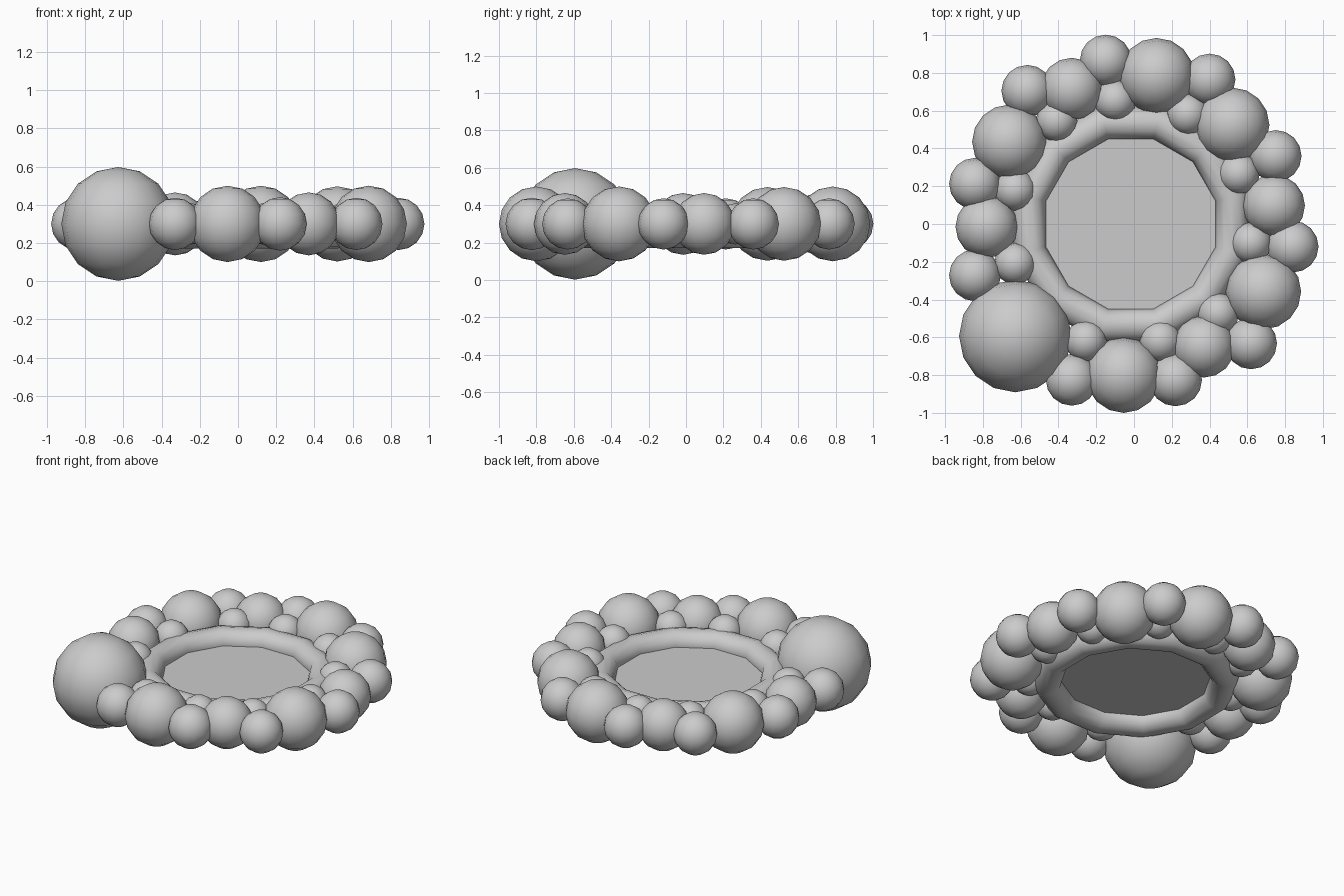
import bpy
from math import pi

Z = 0.30       # mid height of the beads
RING_Z = 0.26  # mid height of ring and panel


def bead(name, x, y, r):
    bpy.ops.mesh.primitive_uv_sphere_add(segments=16, ring_count=8, radius=r, location=(x, y, Z))
    o = bpy.context.object
    o.name = name
    bpy.ops.object.shade_smooth()


# large feature bead
bead("large_bead", -0.628, -0.593, 0.298)

# outer beads, anticlockwise from the large bead
outer = [(-0.33, -0.825, 0.137), (-0.055, -0.80, 0.2), (0.22, -0.825, 0.14), (0.37, -0.648, 0.165),
         (0.62, -0.632, 0.137), (0.685, -0.358, 0.2), (0.84, -0.12, 0.137), (0.74, 0.097, 0.165),
         (0.75, 0.36, 0.137), (0.52, 0.525, 0.197), (0.40, 0.765, 0.137), (0.12, 0.785, 0.2),
         (-0.15, 0.865, 0.137), (-0.33, 0.715, 0.165), (-0.565, 0.705, 0.137), (-0.66, 0.435, 0.197),
         (-0.842, 0.213, 0.137), (-0.78, -0.015, 0.165), (-0.842, -0.272, 0.137)]
for i, b in enumerate(outer):
    bead(f"outer_bead_{i + 1}", *b)

# small beads against the ring
inner = [(-0.255, -0.62), (0.14, -0.62), (0.445, -0.475), (0.62, -0.10), (0.555, 0.265),
         (0.285, 0.58), (-0.10, 0.655), (-0.41, 0.545), (-0.63, 0.18), (-0.63, -0.21)]
for i, (x, y) in enumerate(inner):
    bead(f"inner_bead_{i + 1}", x, y, 0.11)

# twelve-sided ring
bpy.ops.mesh.primitive_torus_add(major_segments=12, minor_segments=12, major_radius=0.555,
                                 minor_radius=0.09, location=(-0.017, 0, RING_Z), rotation=(0, 0, pi / 12))
bpy.context.object.name = "ring"
bpy.ops.object.shade_smooth()

# flat centre panel
bpy.ops.mesh.primitive_circle_add(vertices=12, radius=0.49, fill_type='NGON',
                                  location=(-0.017, 0, RING_Z), rotation=(0, 0, pi / 12))
bpy.context.object.name = "centre_panel"
